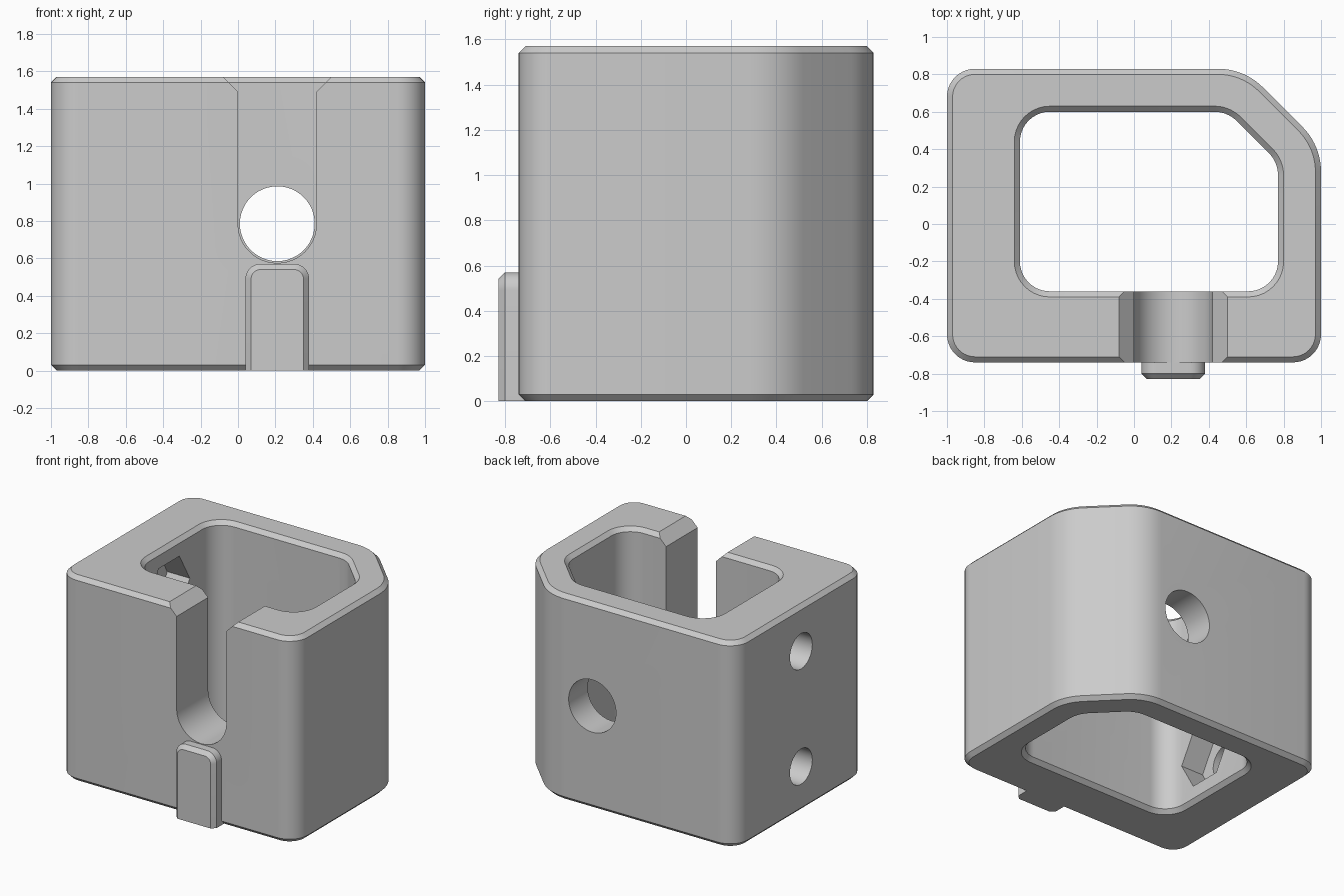
import bpy, bmesh
from math import pi, sin, cos, tan, atan2
from mathutils import Vector

cube = bpy.data.objects.get("Cube")
if cube:
    bpy.data.objects.remove(cube, do_unlink=True)

HEIGHT, BEVEL = 1.57, 0.03
HOLE_X, HOLE_Z = 0.21, 0.785

grey = bpy.data.materials.new("plain grey")
grey.use_nodes = True
grey.diffuse_color = (0.6, 0.6, 0.6, 1)
grey.node_tree.nodes["Principled BSDF"].inputs["Base Color"].default_value = (0.6, 0.6, 0.6, 1)


def rounded(corners, inset=0.0, segments=10):
    """Round a counter-clockwise outline of (x, y, radius); inset shrinks it."""
    pts = []
    for i, (x, y, r) in enumerate(corners):
        p = Vector((x, y))
        a = (p - Vector(corners[i - 1][:2])).normalized()
        b = (Vector(corners[(i + 1) % len(corners)][:2]) - p).normalized()
        turn = a.angle_signed(b) * -1
        centre = p - a * r * tan(turn / 2) + Vector((-a.y, a.x)) * r
        start = atan2(-a.x, a.y)
        for k in range(segments + 1):
            t = start + turn * k / segments
            pts.append(centre + Vector((cos(t), sin(t))) * (r - inset))
    return pts


def circle(x, y, r, sides=48):
    return [(x + r * cos(2 * pi * k / sides), y + r * sin(2 * pi * k / sides)) for k in range(sides)]


def loft(name, rings, axis, closed=False):
    """Skin rings of (outline, position) along an axis; closed joins last to first."""
    place = {"x": lambda u, v, w: (w, u, v),
             "y": lambda u, v, w: (u, w, v),
             "z": lambda u, v, w: (u, v, w)}[axis]
    bm = bmesh.new()
    loops = [[bm.verts.new(place(p[0], p[1], w)) for p in outline] for outline, w in rings]
    n = len(loops[0])
    pairs = list(zip(loops, loops[1:]))
    if closed:
        pairs.append((loops[-1], loops[0]))
    else:
        bm.faces.new(loops[0])
        bm.faces.new(loops[-1])
    for low, high in pairs:
        for i in range(n):
            j = (i + 1) % n
            bm.faces.new((low[i], low[j], high[j], high[i]))
    bmesh.ops.recalc_face_normals(bm, faces=bm.faces)
    mesh = bpy.data.meshes.new(name)
    bm.to_mesh(mesh)
    bm.free()
    mesh.materials.append(grey)
    obj = bpy.data.objects.new(name, mesh)
    bpy.context.collection.objects.link(obj)
    return obj


def activate(obj):
    bpy.ops.object.select_all(action="DESELECT")
    obj.select_set(True)
    bpy.context.view_layer.objects.active = obj


def cut(target, outline, axis, low, high):
    cutter = loft("cutter", [(outline, low), (outline, high)], axis)
    cutter.hide_render = True
    activate(target)
    mod = target.modifiers.new("cut", "BOOLEAN")
    mod.operation, mod.solver, mod.object = "DIFFERENCE", "EXACT", cutter
    bpy.ops.object.modifier_apply(modifier=mod.name)
    bpy.data.objects.remove(cutter, do_unlink=True)


# Hollow body: bevelled outer and inner outlines joined into one ring
outer = [(-1, -0.74, 0.15), (1, -0.74, 0.15), (1, 0.42, 0.34), (0.59, 0.83, 0.34), (-1, 0.83, 0.15)]
inner = [(-0.61, -0.36, 0.16), (0.77, -0.36, 0.16), (0.77, 0.33, 0.17), (0.5, 0.6, 0.17), (-0.61, 0.6, 0.16)]
levels = [(0, BEVEL), (BEVEL, 0), (HEIGHT - BEVEL, 0), (HEIGHT, BEVEL)]
rings = [(rounded(outer, inset), z) for z, inset in levels]
rings += [(rounded(inner, -inset), z) for z, inset in reversed(levels)]
body = loft("body", rings, "z", closed=True)

# Front slot: round bottom, straight sides, flared mouth
R = 0.21
slot = [(HOLE_X - R * cos(pi * k / 24), HOLE_Z - R * sin(pi * k / 24)) for k in range(25)]
slot += [(HOLE_X + R, 1.49), (HOLE_X + R + 0.11, 1.6), (HOLE_X - R - 0.11, 1.6), (HOLE_X - R, 1.49)]
cut(body, slot, "y", -0.95, -0.1)

# Round hole through the back wall
cut(body, circle(HOLE_X, HOLE_Z, 0.2), "y", 0.3, 1)

# Two screw holes in the right wall, each with a hexagonal nut pocket inside
for z in (0.345, 1.225):
    cut(body, circle(0.04, z, 0.135, 32), "x", -1.2, -0.3)
    cut(body, circle(0.04, z, 0.25, 6), "x", -0.8, -0.3)

# Raised key on the front, bevelled on its sides and top
def key_outline(inset):
    w, top = 0.17 - inset, 0.57 - inset
    r = 0.08 - inset
    return rounded([(HOLE_X - w, 0, 0), (HOLE_X + w, 0, 0),
                    (HOLE_X + w, top, r), (HOLE_X - w, top, r)])

def key_ring(inset):
    # Drop the repeated points of the two square bottom corners
    pts = key_outline(inset)
    return [pts[0], pts[11]] + pts[22:]

key = loft("front_key", [(key_ring(0), -0.7), (key_ring(0), -0.8), (key_ring(BEVEL), -0.83)], "y")

for obj in (body, key):
    activate(obj)
    bpy.ops.object.shade_smooth_by_angle(angle=pi / 6)
